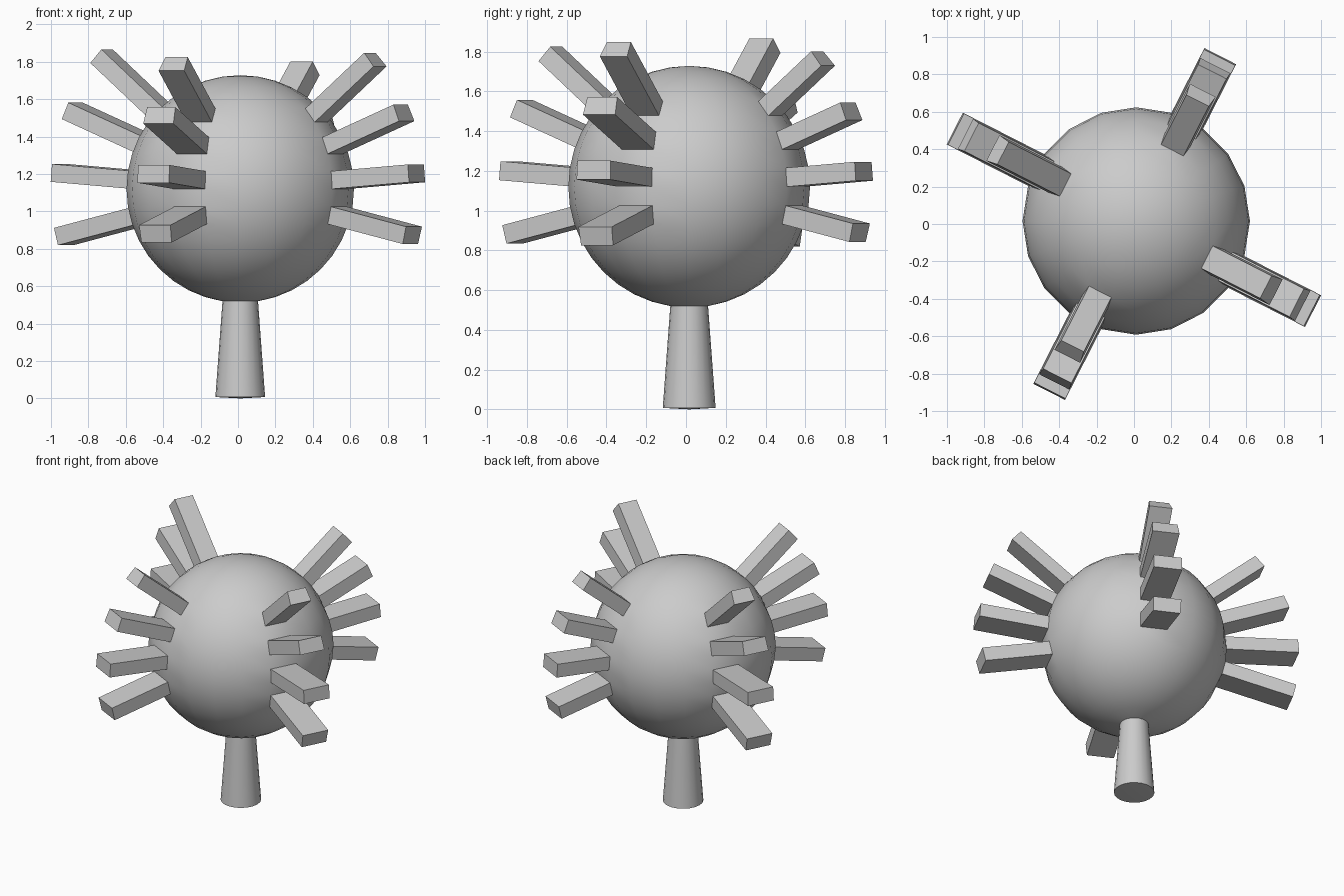
import bpy, bmesh, math
from mathutils import Vector

if "Cube" in bpy.data.objects:
    bpy.data.objects.remove(bpy.data.objects["Cube"])

R = 0.608                          # ball radius
CENTRE = Vector((0.012, 0.016, 1.12))

bm = bmesh.new()
bmesh.ops.create_uvsphere(bm, u_segments=20, v_segments=20, radius=R)


def face_at(azimuth, elevation):
    """Ball face whose middle lies closest to the given direction."""
    a, e = math.radians(azimuth), math.radians(elevation)
    d = Vector((math.cos(e) * math.cos(a), math.cos(e) * math.sin(a), math.sin(e)))
    return max(bm.faces, key=lambda f: f.calc_center_median().normalized().dot(d))


# spikes: four columns of four faces, each column pulled out by its own length
columns = {63: 0.39, 153: 0.49, 243: 0.426, 333: 0.462}
picked = [(face_at(az, el), length) for az, length in columns.items()
          for el in (-13.5, 4.5, 22.5, 40.5)]
pole = min(bm.verts, key=lambda v: v.co.z)
cap = list(pole.link_faces)

for face, length in picked:
    normal = face.normal.copy() if face.normal.length > 0.5 else face.calc_center_median().normalized()
    new = bmesh.ops.extrude_discrete_faces(bm, faces=[face])["faces"][0]
    bmesh.ops.translate(bm, verts=new.verts[:], vec=normal * length)

# stem: bottom cap pulled down to the floor and flared
result = bmesh.ops.extrude_face_region(bm, geom=cap)["geom"]
stem_verts = [g for g in result if isinstance(g, bmesh.types.BMVert)]
bmesh.ops.delete(bm, geom=[f for f in cap if f.is_valid], context='FACES')
flare = 0.133 / (R * math.sin(math.radians(9)))
for v in stem_verts:
    v.co.x *= flare
    v.co.y *= flare
    v.co.z -= CENTRE.z - R

bmesh.ops.recalc_face_normals(bm, faces=bm.faces[:])
mesh = bpy.data.meshes.new("spiked_ball_on_stem")
bm.to_mesh(mesh)
bm.free()

obj = bpy.data.objects.new("spiked_ball_on_stem", mesh)
obj.location = CENTRE
bpy.context.collection.objects.link(obj)
bpy.context.view_layer.objects.active = obj
obj.select_set(True)
bpy.ops.object.shade_smooth_by_angle(angle=math.radians(30))
